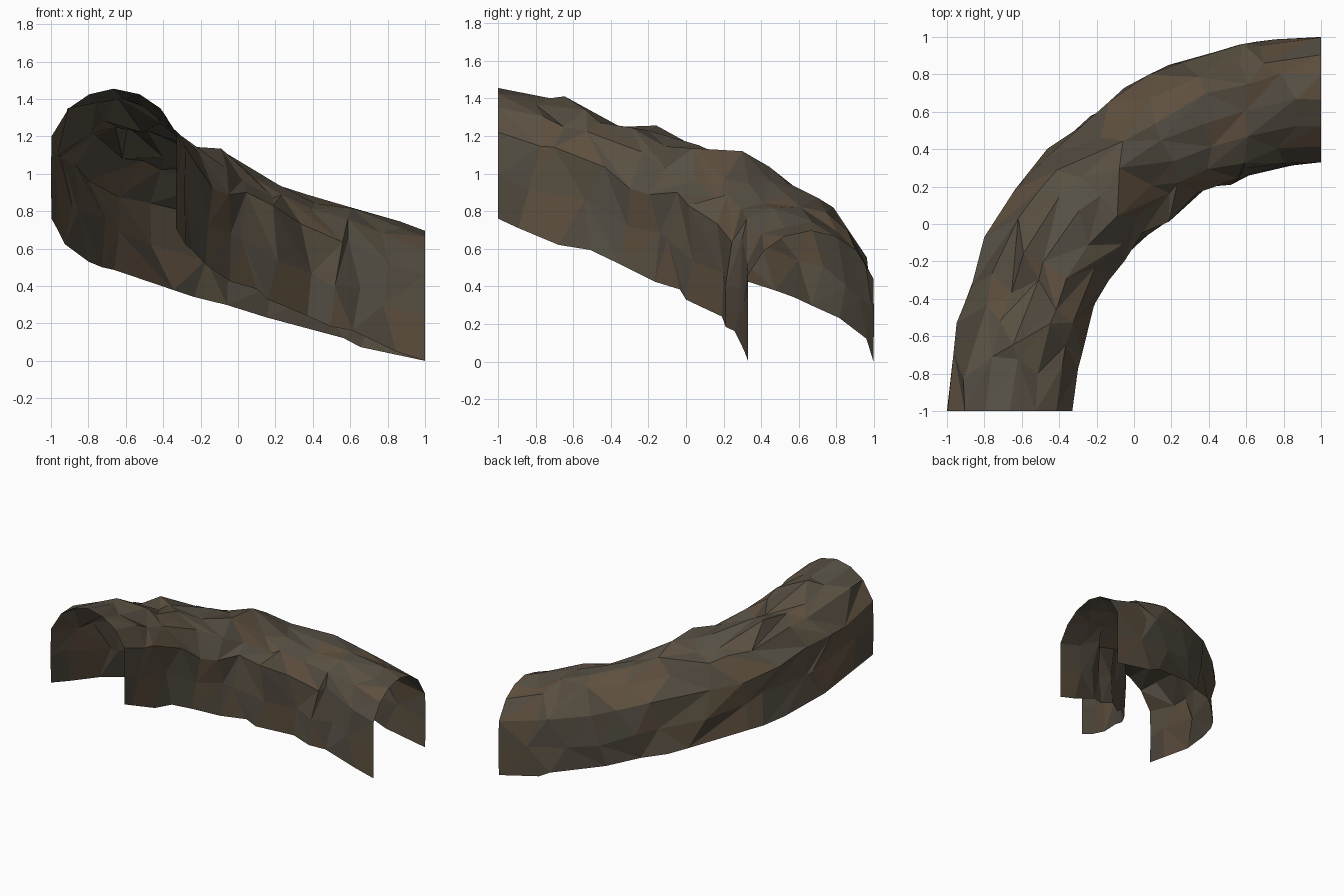
import bpy, bmesh, math, random

if "Cube" in bpy.data.objects:
    bpy.data.objects.remove(bpy.data.objects["Cube"])

random.seed(4)

# Arch cross-section: (offset from tunnel centreline, height above wall foot)
ARCH = [(0.332, 0), (0.335, 0.22), (0.332, 0.44), (0.24, 0.59),
        (0.13, 0.665), (0, 0.695), (-0.14, 0.665), (-0.25, 0.59),
        (-0.335, 0.46), (-0.335, 0.23), (-0.335, 0)]
STEPS = 12          # rings along the quarter turn
RADIUS = 1.665      # centreline radius around (1, -1)
DROP = 0.76         # descent from the high mouth to the low mouth


def rand(a):
    return random.uniform(-a, a)


def ring_point(i, j):
    """Point on the descending quarter-turn arch, roughened between the mouths."""
    off, h = ARCH[j]
    f = i / STEPS
    foot = j in (0, len(ARCH) - 1)
    if 0 < i < STEPS:
        f += rand(0.42) / STEPS
        if foot:
            off += rand(0.025)
            h += rand(0.025)
        else:
            off = off * (1 + rand(0.05)) + rand(0.025)
            h = h * (1 + rand(0.05)) + rand(0.03) + 0.03 * math.sin(math.pi * f) * h / 0.69
        off = min(off, 0.335 + 0.04 * math.sin(math.pi * f) ** 2)
    a = f * math.pi / 2
    r = RADIUS + off
    return (1 - r * math.cos(a), -1 + r * math.sin(a), max(0, DROP * (1 - f) + h))


# Rock shell: lofted rings, split into irregular triangles
bm = bmesh.new()
rings = [[bm.verts.new(ring_point(i, j)) for j in range(len(ARCH))]
         for i in range(STEPS + 1)]
for i in range(STEPS):
    for j in range(len(ARCH) - 1):
        a, b = rings[i][j], rings[i + 1][j]
        c, d = rings[i + 1][j + 1], rings[i][j + 1]
        tris = random.choice([((a, b, c), (a, c, d)), ((a, b, d), (b, c, d))])
        tone = random.randrange(4)
        for t in tris:
            face = bm.faces.new(t)
            face.material_index = tone if random.random() < 0.6 else random.randrange(4)

mesh = bpy.data.meshes.new("cave_tunnel")
bm.to_mesh(mesh)
bm.free()
tunnel = bpy.data.objects.new("cave_tunnel", mesh)
bpy.context.collection.objects.link(tunnel)

# Brown rock tones
for k, col in enumerate([(0.100, 0.080, 0.053), (0.082, 0.067, 0.048),
                         (0.112, 0.079, 0.049), (0.092, 0.079, 0.058)]):
    mat = bpy.data.materials.new(f"rock_{k}")
    mat.diffuse_color = (*col, 1)
    mat.use_nodes = True
    mat.node_tree.nodes["Principled BSDF"].inputs["Base Color"].default_value = mat.diffuse_color
    mesh.materials.append(mat)
